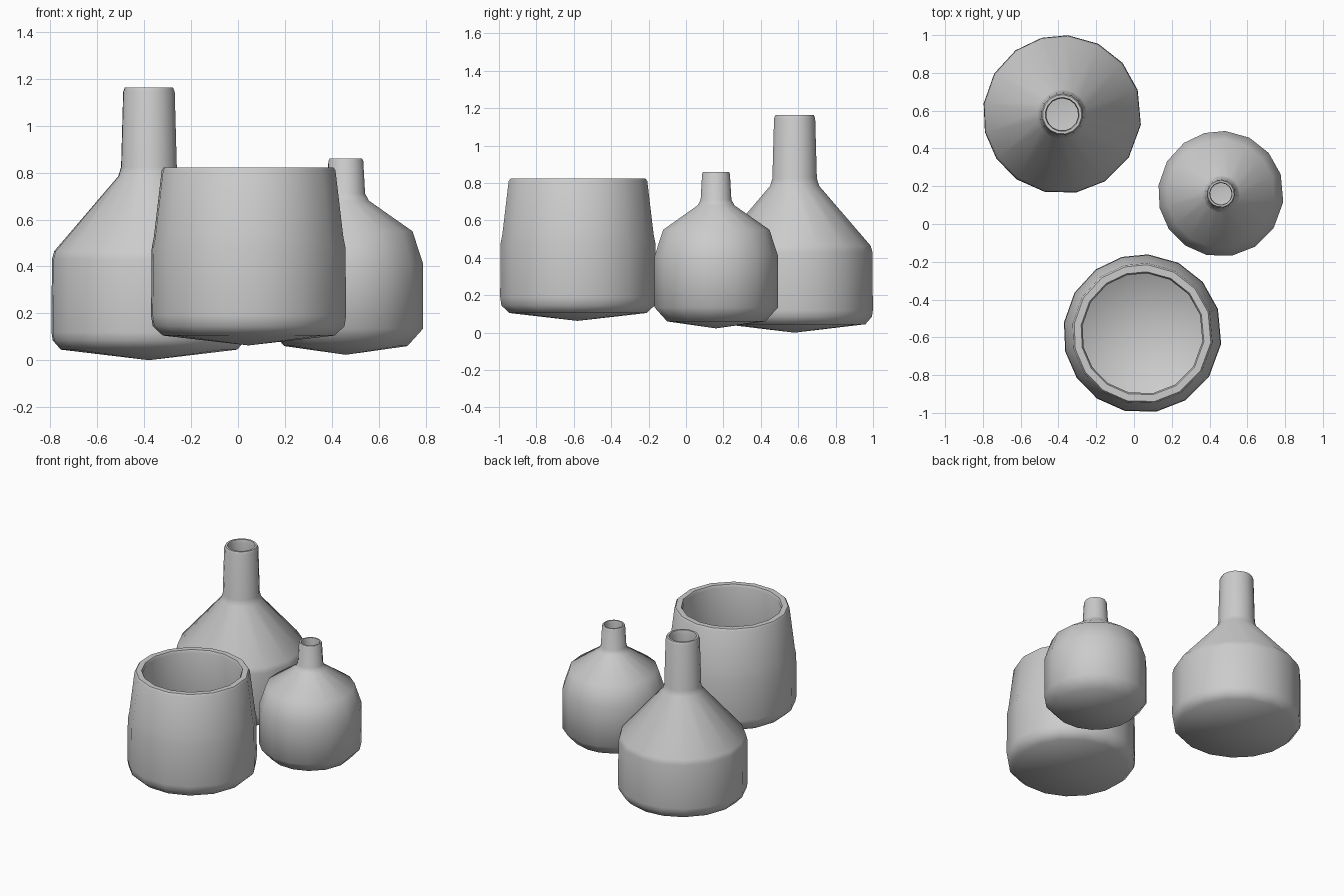
import bpy, bmesh, math

# Slightly uneven, hand-thrown spacing of the 16 sides shared by all vessels
ANGLES = [86, 63, 40.5, 18, -7.5, -33, -57.5, -80, -103, -125, -146, -167, -188, -211, -234, -255]


def vessel(name, center, profile):
    """Revolve a (radius, height) profile; radius 0 ends become poles."""
    bm = bmesh.new()
    rings = []
    for r, z in profile:
        if r == 0:
            rings.append([bm.verts.new((0, 0, z))])
        else:
            rings.append([bm.verts.new((r * math.cos(math.radians(a)),
                                        r * math.sin(math.radians(a)), z)) for a in ANGLES])
    n = len(ANGLES)
    for lo, hi in zip(rings, rings[1:]):
        for i in range(n):
            j = (i + 1) % n
            if len(lo) == 1:
                bm.faces.new((lo[0], hi[i], hi[j]))
            elif len(hi) == 1:
                bm.faces.new((lo[i], lo[j], hi[0]))
            else:
                bm.faces.new((lo[i], lo[j], hi[j], hi[i]))
    bmesh.ops.recalc_face_normals(bm, faces=bm.faces)
    mesh = bpy.data.meshes.new(name)
    bm.to_mesh(mesh)
    bm.free()
    ob = bpy.data.objects.new(name, mesh)
    ob.location = (*center, 0)
    bpy.context.collection.objects.link(ob)
    bpy.context.view_layer.objects.active = ob
    ob.select_set(True)
    bpy.ops.object.shade_smooth_by_angle(angle=math.radians(50))
    ob.select_set(False)


# Tall bottle: outside going up, then inside going down
vessel("tall_bottle", (-0.38, 0.58), [
    (0, 0), (0.38, 0.045), (0.415, 0.085), (0.42, 0.12), (0.418, 0.43), (0.408, 0.465),
    (0.132, 0.785), (0.12, 0.825), (0.111, 1.145), (0.104, 1.163),
    (0.09, 1.163), (0.085, 1.14), (0.095, 0.80), (0.38, 0.45), (0.39, 0.12), (0.35, 0.075), (0, 0.035)])

# Wide open pot
vessel("wide_pot", (0.045, -0.58), [
    (0, 0.063), (0.37, 0.105), (0.413, 0.145), (0.42, 0.19), (0.417, 0.48), (0.408, 0.525),
    (0.374, 0.81), (0.365, 0.823),
    (0.328, 0.823), (0.32, 0.805), (0.36, 0.50), (0.365, 0.20), (0.32, 0.155), (0, 0.115)])

# Small bottle
vessel("small_bottle", (0.46, 0.16), [
    (0, 0.023), (0.265, 0.06), (0.333, 0.135), (0.333, 0.41), (0.287, 0.55),
    (0.1, 0.68), (0.083, 0.71), (0.075, 0.85), (0.07, 0.86),
    (0.06, 0.86), (0.057, 0.845), (0.062, 0.69), (0.265, 0.535), (0.308, 0.405), (0.308, 0.145), (0.25, 0.085), (0, 0.05)])
